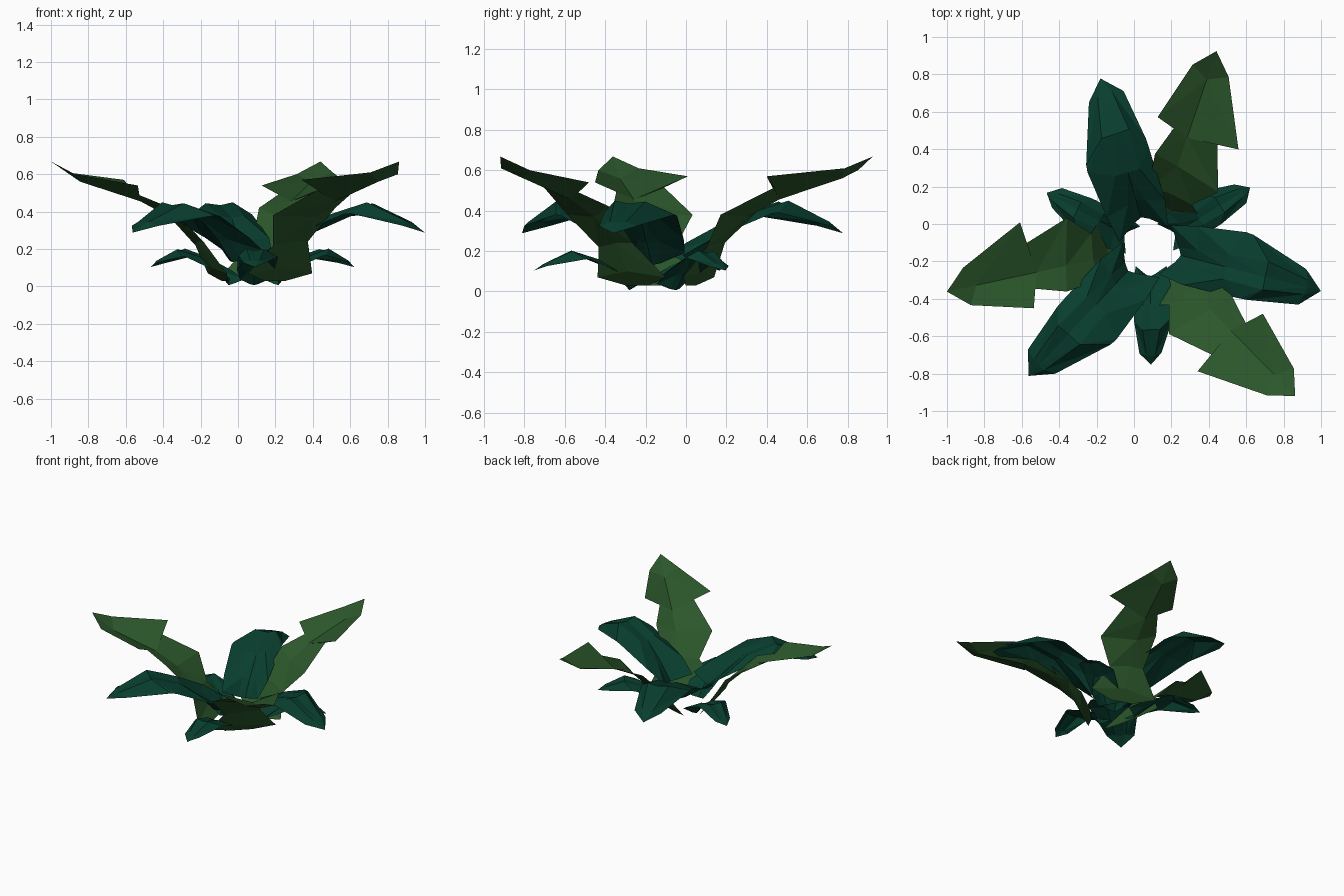
import bpy, bmesh, math
from mathutils import Vector

CENTRE = Vector((0.085, -0.127, 0))


def material(name, rgb):
    m = bpy.data.materials.new(name)
    m.diffuse_color = (*rgb, 1)
    return m


TEAL = material("dark teal green", (0.0025, 0.048, 0.028))
GREEN = material("leaf green", (0.024, 0.095, 0.024))


def leaf(name, rows, angle, mat, scale=1.0, out=0.0, lift=0.0):
    """Loft a thin leaf through rows of (radius, sideways, height) points."""
    c, s = math.cos(math.radians(angle)), math.sin(math.radians(angle))
    bm = bmesh.new()
    grid = []
    for row in rows:
        line = []
        for r, t, z in row:
            r, t, z = r * scale + out, t * scale, z * scale + lift
            line.append(bm.verts.new(CENTRE + Vector((r * c - t * s, r * s + t * c, z))))
        grid.append(line)
    for a, b in zip(grid, grid[1:]):
        for i in range(len(a) - 1):
            # triangles fan toward the midrib; right side is listed first
            if i < len(a) // 2:
                tris = ((a[i], b[i], b[i + 1]), (a[i], b[i + 1], a[i + 1]))
            else:
                tris = ((a[i], b[i], a[i + 1]), (a[i + 1], b[i], b[i + 1]))
            for t in tris:
                bm.faces.new((t[0], t[2], t[1]))
    bmesh.ops.remove_doubles(bm, verts=bm.verts, dist=0.0005)
    bmesh.ops.dissolve_degenerate(bm, edges=bm.edges, dist=0.0005)
    # the upper side faces up
    bm.normal_update()
    if sum(f.normal.z * f.calc_area() for f in bm.faces) < 0:
        bmesh.ops.reverse_faces(bm, faces=bm.faces)
    me = bpy.data.meshes.new(name)
    bm.to_mesh(me)
    bm.free()
    me.materials.append(mat)
    ob = bpy.data.objects.new(name, me)
    bpy.context.collection.objects.link(ob)


# Lobed leaf: right edge, midrib, left edge; the notch shares its midrib point
LOBED = [
    [(0.16, -0.08, 0.03), (0.16, 0, 0.03), (0.16, 0.08, 0.03)],
    [(0.20, -0.24, 0.07), (0.23, 0, 0.10), (0.20, 0.24, 0.07)],
    [(0.29, -0.14, 0.22), (0.31, 0, 0.24), (0.30, 0.11, 0.24)],
    [(0.40, -0.25, 0.38), (0.46, 0, 0.37), (0.484, 0.135, 0.42)],
    [(0.65, -0.16, 0.515), (0.62, 0, 0.455), (0.66, 0.08, 0.495)],
    [(0.65, -0.28, 0.57), (0.62, 0, 0.455), (0.675, 0.185, 0.54)],
    [(1.0, -0.106, 0.61), (0.95, 0, 0.56), (1.0, 0.098, 0.60)],
    [(1.11, 0, 0.668)] * 3,
]

# Arching leaf, curled round the middle at its base:
# right edge, rib, groove, rib, left edge
ARCHED = [
    [(0.08, -0.125, 0.18), (0.15, -0.04, 0.14), (0.17, 0, 0.13),
     (0.15, 0.04, 0.14), (0.08, 0.145, 0.19)],
    [(0.22, -0.15, 0.26), (0.25, -0.05, 0.25), (0.27, 0, 0.24),
     (0.25, 0.05, 0.25), (0.22, 0.175, 0.26)],
    [(0.53, -0.145, 0.385), (0.42, -0.065, 0.38), (0.42, 0, 0.365),
     (0.42, 0.07, 0.38), (0.48, 0.207, 0.375)],
    [(0.57, -0.143, 0.39), (0.64, -0.07, 0.45), (0.635, 0, 0.435),
     (0.634, 0.083, 0.445), (0.52, 0.203, 0.38)],
    [(0.844, -0.10, 0.325), (0.86, -0.04, 0.345), (0.87, 0, 0.34),
     (0.86, 0.04, 0.345), (0.837, 0.095, 0.325)],
    [(0.943, 0, 0.288)] * 5,
]

# Three of each leaf, about a third of a turn apart
for k, (lobed, large, small) in enumerate(
        [(71.3, -14.2, 31), (192.2, 106.3, 152), (314.4, 226.6, 270.5)], 1):
    leaf(f"lobed_leaf_{k}", LOBED, lobed, GREEN)
    leaf(f"large_arched_leaf_{k}", ARCHED, large, TEAL)
    leaf(f"small_arched_leaf_{k}", ARCHED, small, TEAL, 0.61, 0.05, -0.072)
